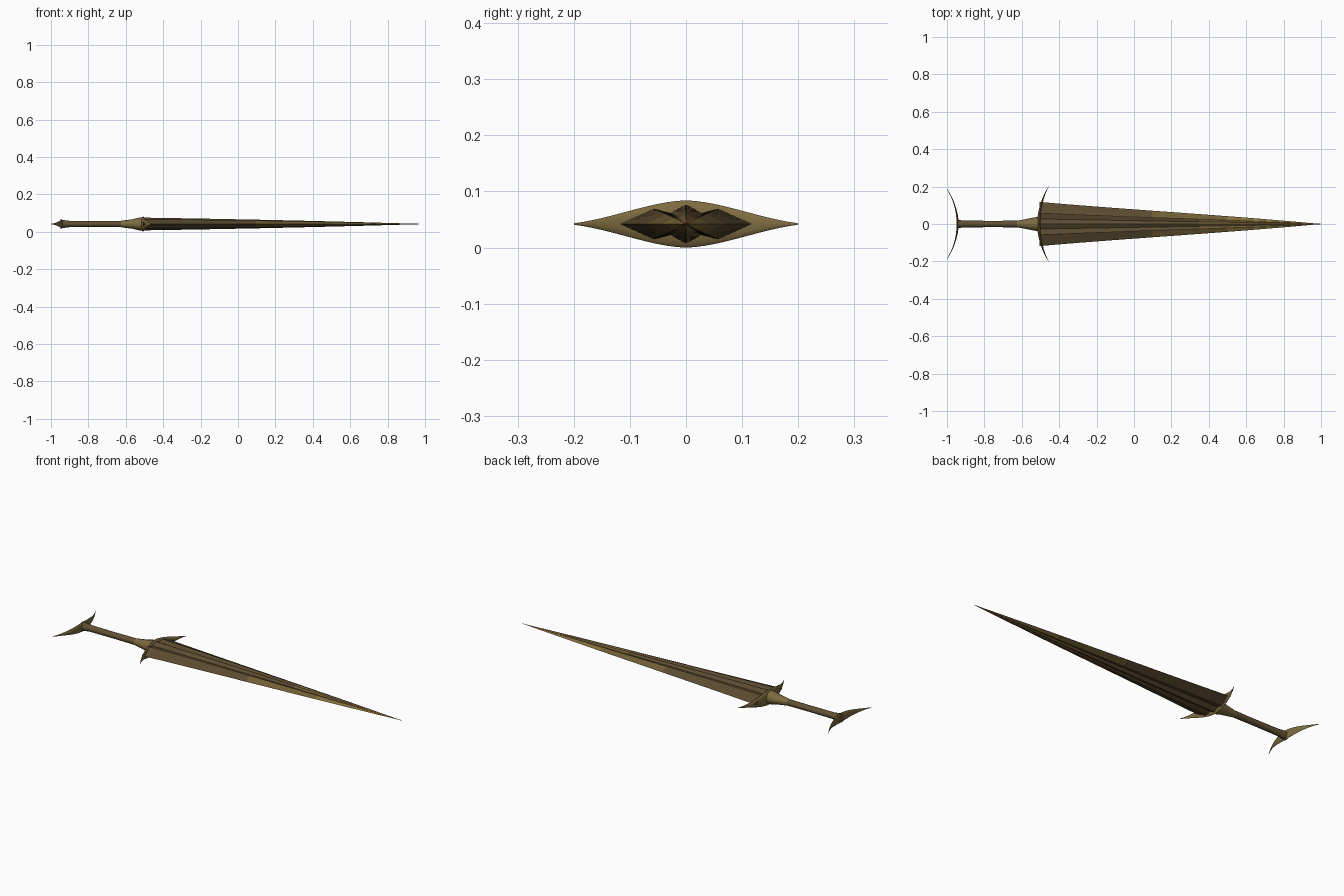
import bpy, bmesh, math

if "Cube" in bpy.data.objects:
    bpy.data.objects.remove(bpy.data.objects["Cube"])

ZC = 0.042  # height of the sword's long axis


def mat(name, r, g, b):
    m = bpy.data.materials.new(name)
    m.diffuse_color = [(c / 255) ** 2.2 for c in (r, g, b)] + [1]
    m.use_nodes = True
    m.node_tree.nodes["Principled BSDF"].inputs["Base Color"].default_value = m.diffuse_color
    return m


BRONZE = mat("bronze", 124, 106, 66)
GRIP = mat("dark bronze grip", 98, 82, 54)
STEEL = mat("brown blade", 92, 77, 52)
WORN = mat("worn gold blade", 112, 94, 56)
GROOVE = mat("dark groove", 46, 37, 26)
TIP = mat("rusty tip", 136, 98, 54)
GOLD = mat("bright gold edge", 130, 110, 62)


def loft(name, rings, mats, rule=None, smooth=None):
    """Skin a list of equal-length rings and cap both ends."""
    bm = bmesh.new()
    vs = [[bm.verts.new(p) for p in r] for r in rings]
    n = len(rings[0])
    for i in range(len(vs) - 1):
        for j in range(n):
            k = (j + 1) % n
            f = bm.faces.new((vs[i][j], vs[i][k], vs[i + 1][k], vs[i + 1][j]))
            if rule:
                f.material_index = rule(i, j)
    bm.faces.new(vs[0])
    bm.faces.new(vs[-1])
    bmesh.ops.recalc_face_normals(bm, faces=bm.faces)
    me = bpy.data.meshes.new(name)
    bm.to_mesh(me)
    bm.free()
    ob = bpy.data.objects.new(name, me)
    bpy.context.collection.objects.link(ob)
    for m in mats:
        me.materials.append(m)
    if smooth:
        bpy.context.view_layer.objects.active = ob
        ob.select_set(True)
        bpy.ops.object.shade_smooth_by_angle(angle=math.radians(smooth))
        ob.select_set(False)
    return ob


# Blade: three-ridged section, tapering with a slight belly to the point
quarter = [(0.118, 0.0), (0.060, 0.026), (0.056, 0.027), (0.027, 0.020), (0.002, 0.034)]
top = quarter + [(-y, z) for y, z in reversed(quarter)]
section = top + [(y, -z) for y, z in reversed(top[1:-1])]
n_sec = len(section)
STEPS = 30
X0, X1 = -0.505, 0.998
rings, xs = [], []
for i in range(STEPS + 1):
    u = i / STEPS
    sy = max(1 - u + 0.16 * u * (1 - u) * (2 * u - 0.7), 0.012)
    sz = max(1 - u + 0.34 * u * (1 - u), 0.03)
    xs.append(X0 + (X1 - X0) * u)
    rings.append([(xs[i], y * sy, ZC + z * sz) for y, z in section])


def blade_rule(i, j):
    """0 brown, 1 worn, 2 groove, 3 rust, 4 bright gold"""
    y = abs(section[j][0] + section[(j + 1) % n_sec][0]) / 2
    x = (xs[i] + xs[i + 1]) / 2
    if x < 0.6 and (y < 0.002 or 0.055 < y < 0.060):
        return 2                       # dark lines along the ridges
    if x > 0.86 or (x > 0.7 and y < 0.03):
        return 3                       # rust near the point
    if y > 0.06:                       # outer bevels grow golden toward the point
        return 4 if x > 0.5 else 1 if x > 0.1 else 0
    return 1 if x > 0.35 else 0


loft("blade", rings, [STEEL, WORN, GROOVE, TIP, GOLD], blade_rule)


def crescent(name, x0, sweep, half_span, half_height, thick, power):
    """Thin leaf spanning y, with both horns swept along x."""
    rings = []
    for i in range(25):
        t = -1 + i / 12
        a = abs(t)
        h = half_height * (0.5 * (1 - a ** 1.3) + 0.5 * math.cos(a * math.pi / 2) ** 2) + 0.0012
        w = thick * (1 - a) + 0.001
        cx = x0 + sweep * a ** power
        rings.append([(cx + w * math.cos(q), t * half_span, ZC + h * math.sin(q))
                      for q in (k * math.tau / 12 for k in range(12))])
    return loft(name, rings, [BRONZE], smooth=40)


crescent("guard", -0.508, 0.051, 0.2, 0.041, 0.010, 2.2)
crescent("pommel", -0.943, -0.056, 0.187, 0.025, 0.005, 2.0)


def shaft(name, profile, m, sides=12):
    """Slightly flattened tube along x from (x, y radius, z radius)."""
    return loft(name, [[(x, ry * math.cos(q), ZC + rz * math.sin(q))
                        for q in (k * math.tau / sides for k in range(sides))]
                       for x, ry, rz in profile], [m], smooth=40)


# Grip with flared end at the pommel, and collar swelling into the guard
shaft("grip", [(-0.95, 0.021, 0.024), (-0.925, 0.020, 0.020), (-0.90, 0.018, 0.017),
               (-0.75, 0.017, 0.016), (-0.62, 0.018, 0.017)], GRIP)
shaft("collar", [(-0.625, 0.018, 0.017), (-0.60, 0.022, 0.021), (-0.56, 0.030, 0.026),
                 (-0.53, 0.036, 0.034), (-0.505, 0.037, 0.036)], BRONZE)
